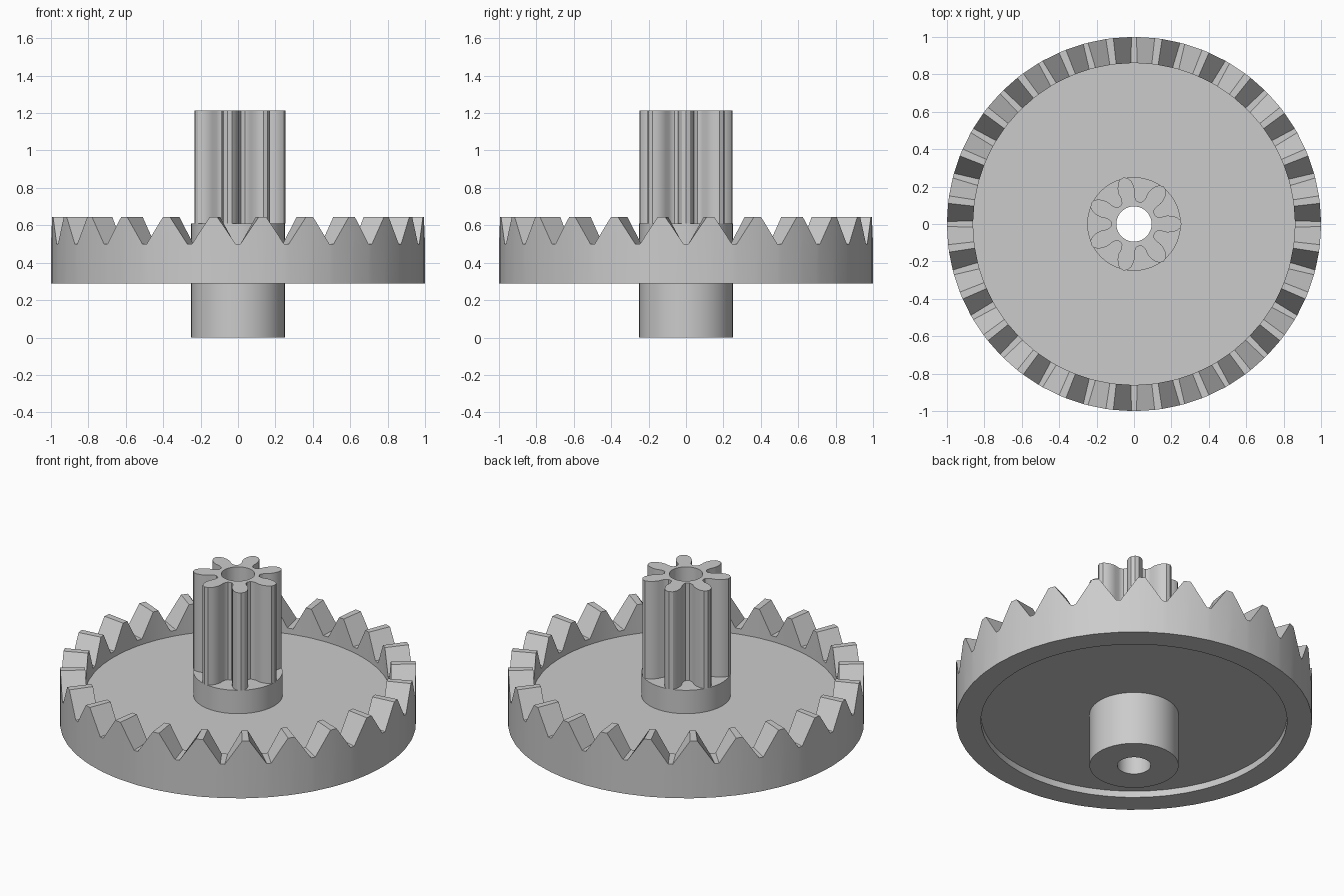
import bpy
import bmesh
from math import sin, cos, pi, tau, radians

cube = bpy.data.objects.get("Cube")
if cube:
    bpy.data.objects.remove(cube, do_unlink=True)

grey = bpy.data.materials.new("plain_grey")
grey.use_nodes = True
colour = (0.6, 0.6, 0.6, 1)
grey.diffuse_color = colour
grey.node_tree.nodes["Principled BSDF"].inputs["Base Color"].default_value = colour

BORE = 0.094
HUB = 0.25
RIM_IN = 0.86
BOTTOM, WEB_LOW, DECK, COLLAR, TOP = 0.29, 0.33, 0.465, 0.61, 1.215


def loft(name, loops):
    """Join equal loops of (radius, angle, z) points into one closed ring."""
    bm = bmesh.new()
    rings = [[bm.verts.new((r * cos(a), r * sin(a), z)) for r, a, z in loop]
             for loop in loops]
    n = len(rings[0])
    for k, ring in enumerate(rings):
        after = rings[(k + 1) % len(rings)]
        for i in range(n):
            j = (i + 1) % n
            bm.faces.new((ring[i], ring[j], after[j], after[i]))
    bmesh.ops.recalc_face_normals(bm, faces=bm.faces)
    mesh = bpy.data.meshes.new(name)
    bm.to_mesh(mesh)
    bm.free()
    mesh.materials.append(grey)
    obj = bpy.data.objects.new(name, mesh)
    bpy.context.collection.objects.link(obj)
    bpy.ops.object.select_all(action='DESELECT')
    obj.select_set(True)
    bpy.context.view_layer.objects.active = obj
    bpy.ops.object.shade_smooth_by_angle(angle=radians(25))
    return obj


def turned(name, profile, sides=96):
    loft(name, [[(r, tau * i / sides, z) for i in range(sides)] for r, z in profile])


# Hub with its collar, and the flat web of the wheel
turned("hub", [(BORE, 0), (HUB, 0), (HUB, COLLAR), (BORE, COLLAR)])
turned("web_plate", [(0.2, WEB_LOW), (0.88, WEB_LOW), (0.88, DECK), (0.2, DECK)])


# Toothed crown rim: valley floor, flank, crest, flank for every tooth
def crown_loop(radius, valley, crest, teeth=24, low=0.5, high=0.645):
    pitch = tau / teeth
    steps = [(-valley, low), (valley, low),
             (pitch / 2 - crest, high), (pitch / 2 + crest, high)]
    return [(radius, t * pitch + a, z) for t in range(teeth) for a, z in steps]


def flat_loop(loop, z):
    return [(r, a, z) for r, a, _ in loop]


outer = crown_loop(1.0, 0.013, 0.02)
inner = crown_loop(RIM_IN, 0.02, 0.02)
loft("crown_rim", [flat_loop(outer, BOTTOM), outer, inner, flat_loop(inner, BOTTOM)])

# Pinion: half a tooth as (radius, angle), mirrored and repeated
half = [(0.122, 0.36), (0.13, 0.30), (0.15, 0.25), (0.18, 0.25),
        (0.205, 0.215), (0.23, 0.16), (0.248, 0.09), (0.255, 0)]
tooth = [(r, -a) for r, a in half] + half[-2::-1]
count = 7
outline = [(r, tau * t / count + a, COLLAR) for t in range(count) for r, a in tooth]
bore = [(BORE, a, COLLAR) for _, a, _ in outline]
loft("pinion", [outline, flat_loop(outline, TOP), flat_loop(bore, TOP), bore])
